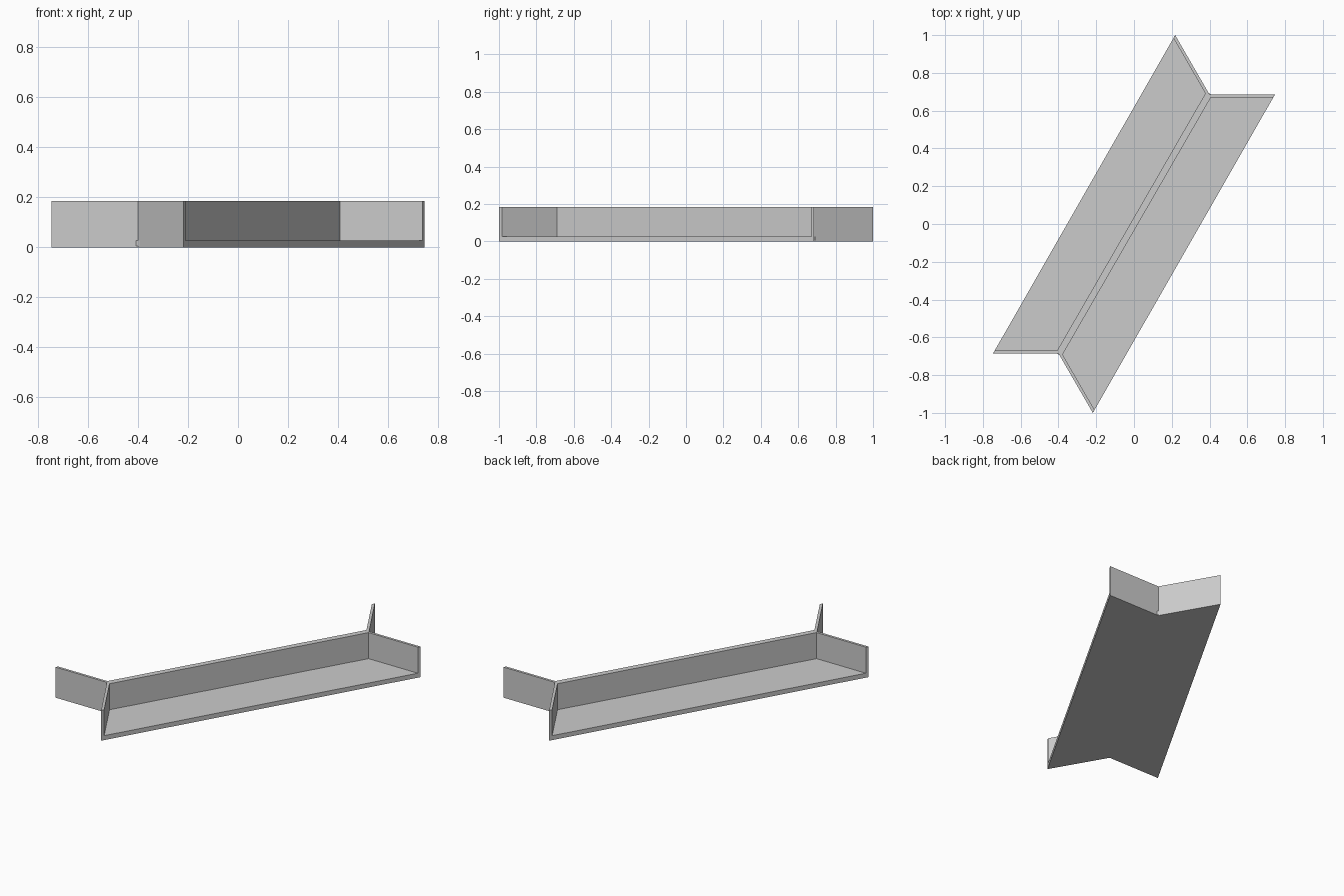
import bpy
import bmesh

cube = bpy.data.objects.get("Cube")
if cube:
    bpy.data.objects.remove(cube, do_unlink=True)

GREY = (0.6, 0.6, 0.6, 1.0)
grey = bpy.data.materials.new("plain grey")
grey.use_nodes = True
grey.diffuse_color = GREY
grey.node_tree.nodes["Principled BSDF"].inputs["Base Color"].default_value = GREY


def turned(points):
    """The same points after half a turn about the centre."""
    return [(-x, -y) for x, y in points]


def prism(name, outline, bottom, top):
    bm = bmesh.new()
    face = bm.faces.new([bm.verts.new((x, y, bottom)) for x, y in outline])
    grown = bmesh.ops.extrude_face_region(bm, geom=[face])
    verts = [g for g in grown["geom"] if isinstance(g, bmesh.types.BMVert)]
    bmesh.ops.translate(bm, verts=verts, vec=(0, 0, top - bottom))
    bmesh.ops.recalc_face_normals(bm, faces=bm.faces)
    mesh = bpy.data.meshes.new(name)
    bm.to_mesh(mesh)
    bm.free()
    mesh.materials.append(grey)
    obj = bpy.data.objects.new(name, mesh)
    bpy.context.collection.objects.link(obj)
    return obj


FLOOR, HEIGHT = 0.027, 0.185
side, notch, tip = (-0.746, -0.685), (-0.4, -0.685), (-0.218, -1.0)

# Slanted floor, notched at one end and pointed at the other side
end = [side, notch, tip]
prism("floor", end + turned(end), 0, FLOOR)

# Long spine wall that forks into two end walls at each end
fork = [(-0.407, -0.67), (-0.737, -0.67)] + end + [(-0.209, -0.984), (-0.378, -0.691)]
prism("spine_and_end_walls", fork + turned(fork), FLOOR, HEIGHT)

# Tiny fillets low in the two notches
fillet = [notch, (-0.408, -0.685), (-0.394, -0.695)]
prism("front_notch_fillet", fillet, 0.005, FLOOR)
prism("back_notch_fillet", turned(fillet), 0.005, FLOOR)
